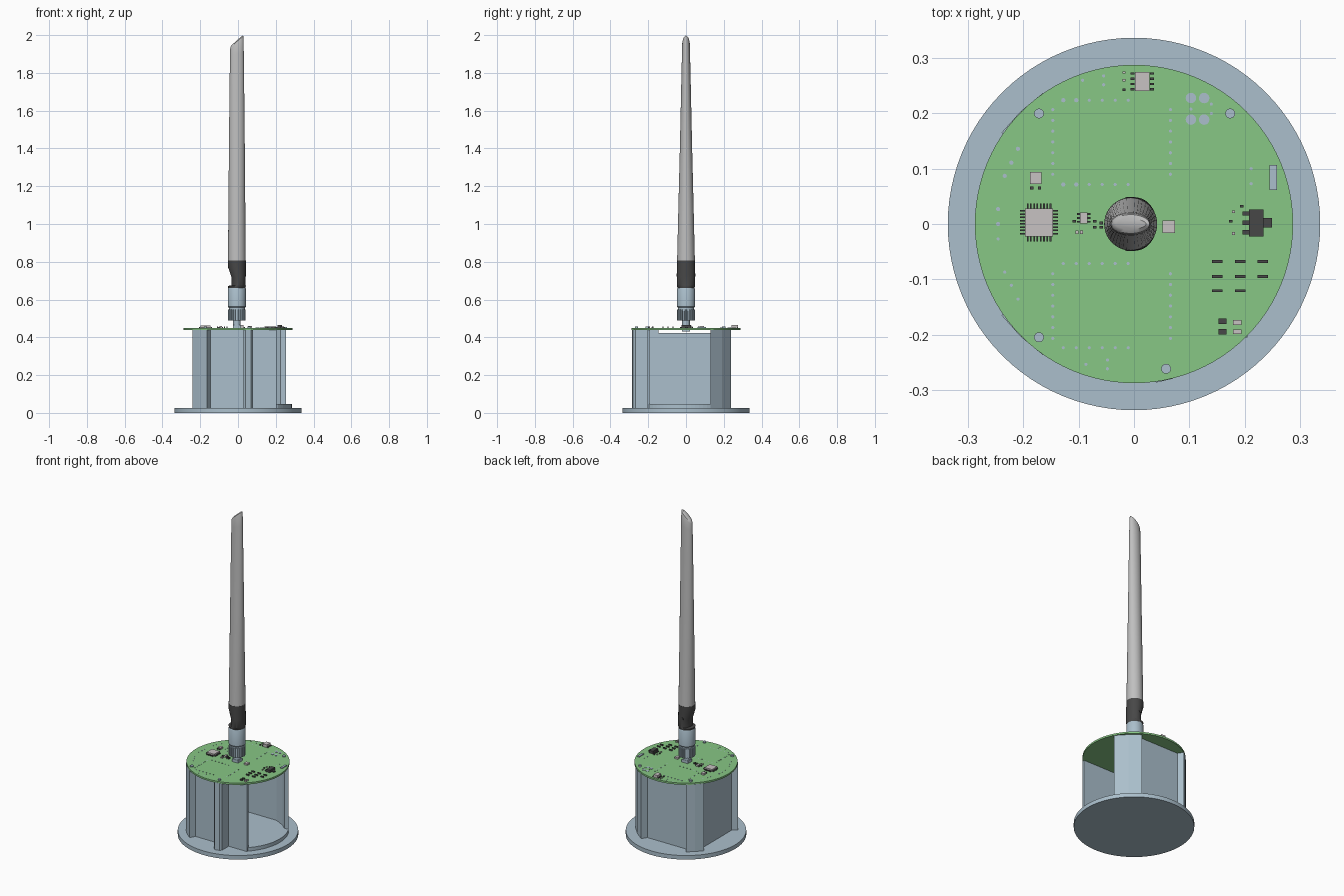
import bpy, bmesh, math
from mathutils import Matrix

cube = bpy.data.objects.get("Cube")
if cube:
    bpy.data.objects.remove(cube, do_unlink=True)


def material(name, srgb):
    lin = [c / 12.92 if c <= 0.04045 else ((c + 0.055) / 1.055) ** 2.4 for c in srgb]
    m = bpy.data.materials.new(name)
    m.use_nodes = True
    m.diffuse_color = (*lin, 1)
    m.node_tree.nodes["Principled BSDF"].inputs["Base Color"].default_value = (*lin, 1)
    return m


STEEL = material("blue grey", (0.67, 0.75, 0.80))
GREEN = material("board green", (0.53, 0.78, 0.52))
DARK = material("charcoal", (0.28, 0.28, 0.28))
GREY = material("antenna grey", (0.75, 0.75, 0.75))
CHIP = material("chip grey", (0.78, 0.76, 0.76))


def finish(name, bm, mat, smooth=False):
    bmesh.ops.recalc_face_normals(bm, faces=bm.faces)
    me = bpy.data.meshes.new(name)
    bm.to_mesh(me)
    bm.free()
    me.materials.append(mat)
    ob = bpy.data.objects.new(name, me)
    bpy.context.collection.objects.link(ob)
    if smooth:
        bpy.ops.object.select_all(action='DESELECT')
        ob.select_set(True)
        bpy.context.view_layer.objects.active = ob
        bpy.ops.object.shade_smooth_by_angle(angle=math.radians(35))
    return ob


def add_cyl(bm, x, y, z0, z1, r, seg=12):
    bmesh.ops.create_cone(bm, cap_ends=True, segments=seg, radius1=r, radius2=r, depth=z1 - z0,
                          matrix=Matrix.Translation((x, y, (z0 + z1) / 2)))


def cyl(name, x, y, z0, z1, r, mat, seg=64):
    bm = bmesh.new()
    add_cyl(bm, x, y, z0, z1, r, seg)
    return finish(name, bm, mat, True)


def add_box(bm, x, y, sx, sy, z0, z1):
    bmesh.ops.create_cube(bm, size=1, matrix=Matrix.Translation((x, y, (z0 + z1) / 2))
                          @ Matrix.Diagonal((sx, sy, z1 - z0, 1)))


def boxes(name, items, z0, z1, mat):
    bm = bmesh.new()
    for x, y, sx, sy in items:
        add_box(bm, x, y, sx, sy, z0, z1)
    return finish(name, bm, mat)


def prism(name, pts, z0, z1, mat):
    bm = bmesh.new()
    f = bm.faces.new([bm.verts.new((x, y, z0)) for x, y in pts])
    ext = bmesh.ops.extrude_face_region(bm, geom=[f])["geom"]
    bmesh.ops.translate(bm, vec=(0, 0, z1 - z0), verts=[v for v in ext if isinstance(v, bmesh.types.BMVert)])
    return finish(name, bm, mat)


def loft(name, rings, mat, seg=40):
    """Ellipse rings (z, centre x, radius x, radius y, slope of z along x)."""
    bm = bmesh.new()
    loops = []
    for z, cx, rx, ry, slope in rings:
        ring = []
        for i in range(seg):
            a = 2 * math.pi * i / seg
            dx = rx * math.cos(a)
            ring.append(bm.verts.new((cx + dx, ry * math.sin(a), z + slope * dx)))
        loops.append(ring)
    for lo, hi in zip(loops, loops[1:]):
        for i in range(seg):
            j = (i + 1) % seg
            bm.faces.new((lo[i], lo[j], hi[j], hi[i]))
    bm.faces.new(loops[0])
    bm.faces.new(loops[-1])
    return finish(name, bm, mat, True)


# Base flange and raised floor with a rounded open side
cyl("base_disc", 0, 0, 0, 0.025, 0.337, STEEL, 96)
arc = [(0.285 * math.cos(a), 0.285 * math.sin(a))
       for a in (math.radians(-42 + 69 * i / 16) for i in range(17))]
prism("floor", [(-0.2, 0.195), (-0.2, -0.195), (0.205, -0.195)] + arc + [(0.19, 0.195)], 0.02, 0.047, STEEL)

# Housing walls; the +x side stays open
TOP = 0.44
boxes("front_wall", [(0.025, -0.1975, 0.36, 0.015)], 0.02, TOP, STEEL)
boxes("back_wall", [(-0.005, 0.1975, 0.36, 0.015)], 0.02, TOP, STEEL)
boxes("side_wall", [(-0.2025, 0, 0.015, 0.38)], 0.02, 0.422, STEEL)

# Corner posts on the -x side, mirrored front to back
corner = [(-0.24, 0.165), (-0.205, 0.204), (-0.165, 0.237), (-0.145, 0.205),
          (-0.145, 0.19), (-0.19, 0.19), (-0.19, 0.145), (-0.21, 0.145)]
for side, s in (("back", 1), ("front", -1)):
    prism(side + "_corner_post", [(x, s * y) for x, y in corner], 0.02, TOP, STEEL)
prism("wide_corner_post", [(0.255, 0.13), (0.2, 0.19), (0.14, 0.237), (0.12, 0.205),
                           (0.13, 0.19), (0.19, 0.16), (0.225, 0.13)], 0.02, TOP, STEEL)
prism("front_screw_post", [(0.03, -0.195), (0.03, -0.275), (0.04, -0.287), (0.07, -0.28),
                           (0.08, -0.268), (0.08, -0.195)], 0.02, TOP, STEEL)

# Circuit board with screws, pads and plated holes
cyl("circuit_board", 0, 0, 0.438, 0.449, 0.288, GREEN, 96)
bm = bmesh.new()
for x, y in ((-0.172, 0.2), (0.174, 0.2), (-0.172, -0.205), (0.058, -0.262)):
    add_cyl(bm, x, y, 0.44, 0.457, 0.009, 16)
finish("screws", bm, STEEL)

bm = bmesh.new()
for x in (0.103, 0.127):
    for y in (0.189, 0.228):
        add_cyl(bm, x, y, 0.445, 0.451, 0.0095, 20)
finish("round_pads", bm, STEEL)

holes = [(-0.093, 0.26), (-0.055, 0.268), (-0.055, 0.252), (-0.087, -0.254), (-0.048, -0.246),
         (-0.048, -0.262), (0.212, 0.1), (0.212, 0.073), (0.14, 0.217), (0.14, 0.2), (0.103, 0.208),
         (-0.246, 0)]
for s in (1, -1):
    holes += [(-0.246, 0.027 * s), (-0.234, 0.087 * s), (-0.222, 0.111 * s), (-0.21, 0.136 * s)]
    for i in range(6):
        holes += [(-0.128 + 0.0235 * i, y * s) for y in (0.0715, 0.224)]
    for i in range(7):
        holes += [(x, (0.09 + 0.0195 * i) * s) for x in (-0.147, 0.066)]
bm = bmesh.new()
for i, (x, y) in enumerate(holes):
    add_cyl(bm, x, y, 0.446, 0.4505, 0.004 if i < 20 and i > 10 else 0.003, 8)
finish("plated_holes", bm, STEEL)

# Chips with leads
boxes("main_chip", [(-0.172, 0.003, 0.051, 0.051)], 0.448, 0.462, CHIP)
leads = []
for i in range(8):
    t = -0.0205 + 0.0059 * i
    leads += [(-0.172 + s * 0.03, 0.003 + t, 0.009, 0.003) for s in (1, -1)]
    leads += [(-0.172 + t, 0.003 + s * 0.03, 0.003, 0.009) for s in (1, -1)]
for i in range(4):
    leads += [(0.015 + s * 0.0175, 0.244 + 0.0095 * i, 0.007, 0.004) for s in (1, -1)]
for i in range(3):
    leads += [(-0.091 + s * 0.0095, 0.004 + 0.007 * i, 0.005, 0.003) for s in (1, -1)]
boxes("chip_leads", leads, 0.448, 0.454, DARK)
boxes("memory_chip", [(0.015, 0.258, 0.027, 0.035)], 0.448, 0.466, CHIP)
boxes("small_chips", [(-0.178, 0.083, 0.021, 0.022), (0.063, -0.005, 0.022, 0.022),
                      (-0.091, 0.011, 0.013, 0.02)], 0.448, 0.459, CHIP)
boxes("edge_connector", [(0.252, 0.084, 0.014, 0.045)], 0.448, 0.454, STEEL)
boxes("regulator", [(0.221, 0.002, 0.026, 0.049)], 0.448, 0.465, DARK)
boxes("regulator_leads", [(0.242, 0.002, 0.016, 0.017)]
      + [(0.202, 0.002 + s * 0.017, 0.012, 0.008) for s in (-1, 0, 1)], 0.448, 0.455, DARK)

# Small surface parts
small = [(x, y, 0.019, 0.005) for x, y in ((0.151, -0.068), (0.192, -0.068), (0.233, -0.068),
                                           (0.151, -0.095), (0.192, -0.095), (0.233, -0.095),
                                           (0.151, -0.121), (0.192, -0.121))]
small += [(0.16, -0.176, 0.015, 0.01), (0.16, -0.195, 0.015, 0.01)]
small += [(x, y, 0.006, 0.005) for x, y in ((-0.185, 0.065), (-0.171, 0.065), (-0.108, 0.005), (-0.071, 0.005),
                                            (-0.071, -0.006), (-0.059, 0.002), (-0.059, -0.006), (0.195, 0.032),
                                            (0.175, 0.005), (-0.018, 0.243))]
boxes("small_dark_parts", small, 0.448, 0.457, DARK)
boxes("small_light_parts", [(0.187, -0.178, 0.015, 0.009), (0.187, -0.195, 0.015, 0.009),
                            (0.18, 0.022, 0.005, 0.005), (0.18, -0.017, 0.005, 0.005),
                            (-0.103, -0.015, 0.005, 0.007), (-0.095, -0.015, 0.005, 0.007),
                            (-0.018, 0.274, 0.005, 0.004), (-0.018, 0.26, 0.005, 0.004)], 0.448, 0.456, CHIP)

# Antenna connector: stub, knurled nut and barrel
AX = -0.006
boxes("connector_foot", [(AX, 0, 0.042, 0.042)], 0.43, 0.466, STEEL)
cyl("connector_stub", AX, 0, 0.45, 0.5, 0.02, STEEL, 24)
knurl = []
for i in range(24):
    for r, d in ((0.047, -0.3), (0.047, 0.3), (0.041, 0.4), (0.041, 0.6)):
        a = 2 * math.pi * (i + d) / 24
        knurl.append((AX + r * math.cos(a), r * math.sin(a)))
prism("knurled_nut", knurl, 0.49, 0.548, STEEL)
cyl("nut_neck", AX, 0, 0.54, 0.565, 0.042, STEEL, 32)
loft("connector_barrel", [(0.557, AX, 0.044, 0.044, 0), (0.562, AX, 0.048, 0.048, 0),
                          (0.655, AX, 0.048, 0.048, 0), (0.662, AX, 0.045, 0.045, 0)], STEEL)

# Hinged collar, cut away on its -x flank
loft("hinge_collar", [(0.66, AX, 0.045, 0.045, 0), (0.672, AX, 0.048, 0.048, 0), (0.675, 0.003, 0.038, 0.048, 0),
                      (0.72, 0.003, 0.038, 0.048, 0), (0.775, AX, 0.048, 0.048, 0),
                      (0.808, AX, 0.048, 0.048, 0)], DARK)
bm = bmesh.new()
bmesh.ops.create_cone(bm, cap_ends=True, segments=16, radius1=0.009, radius2=0.009, depth=0.098,
                      matrix=Matrix.Translation((AX, 0, 0.73)) @ Matrix.Rotation(math.pi / 2, 4, 'X'))
finish("hinge_pin", bm, DARK, True)

# Tapered antenna blade with a slanted tip
loft("antenna_blade", [(0.806, AX, 0.047, 0.047, 0), (1.1, AX, 0.0445, 0.04, 0), (1.4, AX, 0.042, 0.0325, 0),
                       (1.7, AX, 0.039, 0.026, 0), (1.9, AX, 0.0365, 0.0215, 0.3),
                       (1.955, AX, 0.0355, 0.02, 0.8), (1.966, AX, 0.034, 0.017, 0.85),
                       (1.972, AX, 0.028, 0.009, 0.9)], GREY)
